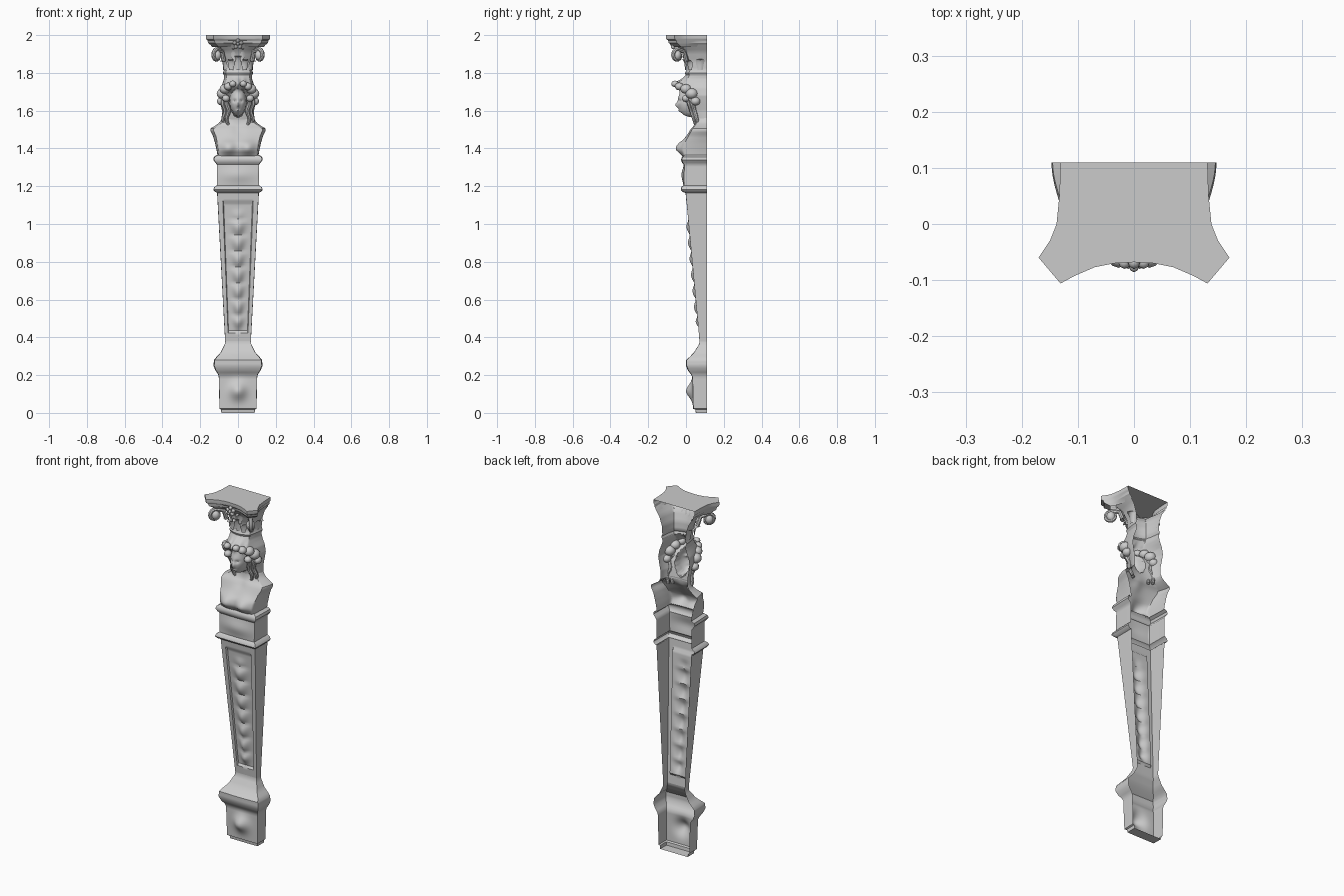
import bpy, bmesh, math, random
from mathutils import Vector

if "Cube" in bpy.data.objects:
    bpy.data.objects.remove(bpy.data.objects["Cube"])

random.seed(4)
BACK = 0.11          # the whole figure is a shell, open at this plane


def finish(ob, angle=40):
    bpy.ops.object.select_all(action='DESELECT')
    ob.select_set(True)
    bpy.context.view_layer.objects.active = ob
    bpy.ops.object.shade_smooth_by_angle(angle=math.radians(angle))
    return ob


def mesh_object(name, bm, angle=40):
    me = bpy.data.meshes.new(name)
    bm.to_mesh(me)
    bm.free()
    ob = bpy.data.objects.new(name, me)
    bpy.context.collection.objects.link(ob)
    return finish(ob, angle)


def skin(bm, rows):
    vs = [[bm.verts.new(p) for p in row] for row in rows]
    for a, b in zip(vs, vs[1:]):
        for i in range(len(a) - 1):
            bm.faces.new((a[i + 1], a[i], b[i], b[i + 1]))
    return vs


def loft(name, profile, relief=None, step=0.012, floor=False, ns=8, nf=48):
    """Open-backed U sections; profile rows: z, half width, front y, roundness."""
    levels = [profile[0]]
    for a, b in zip(profile, profile[1:]):
        n = max(1, round((b[0] - a[0]) / step))
        levels += [[p + (q - p) * k / n for p, q in zip(a, b)] for k in range(1, n + 1)]
    rows = []
    for z, w, f, r in levels:
        d, row = BACK - f, []
        for i in range(2 * ns + nf + 1):
            if i < ns:
                x, y = w, BACK - d * i / ns
            elif i <= ns + nf:
                x, y = w - 2 * w * (i - ns) / nf, f
            else:
                x, y = -w, f + d * (i - ns - nf) / ns
            th = math.atan2((BACK - y) / d, x / w)
            x += (w * math.cos(th) - x) * r
            y += (BACK - d * math.sin(th) - y) * r
            if relief and ns < i < ns + nf:
                y = relief(x, y, z, w)
            row.append((x, y, z))
        rows.append(row)
    bm = bmesh.new()
    vs = skin(bm, rows)
    if floor:
        bm.faces.new(vs[0])
    return mesh_object(name, bm)


def g(x, z, cx, cz, sx, sz):
    return math.exp(-((x - cx) / sx) ** 2 - ((z - cz) / sz) ** 2)


# plinth with a boss on its front, and the moulded foot above it
loft("plinth", [(0, .088, .052, .03), (.018, .09, .05, .03), (.022, .098, .038, .04),
                (.19, .102, .034, .04), (.205, .106, .026, .05), (.225, .12, .01, .1),
                (.25, .13, .0, .1), (.28, .127, .0, .1), (.295, .115, .018, .08),
                (.32, .092, .042, .05), (.365, .07, .07, .03), (.38, .068, .071, .03)],
     lambda x, y, z, w: y - .036 * g(x, z, 0, .115, .042, .042), floor=True)


# tapering shaft: sunk panel with a hanging drop of husks
def husks(x, y, z, w):
    if .43 < z < 1.12:
        if abs(x) < w * .72:
            y += .01
        k = ((z - .43) % .085) / .085
        fade = min(1, (z - .43) / .05, (1.08 - z) / .08)
        wid = (.022 + .018 * k) * (.7 + .5 * (z - .4))
        y -= max(0, fade) * (.006 + .016 * math.sin(math.pi * k)) * math.exp(-(x / wid) ** 2)
    return y


loft("shaft", [(.375, .068, .072, .03), (1.17, .111, -.003, .03)], husks)

# waist block between two mouldings
loft("waist_block", [(1.165, .11, -.003, .03), (1.17, .122, -.018, .04), (1.182, .131, -.028, .04),
                     (1.195, .126, -.024, .04), (1.205, .112, -.012, .04), (1.315, .112, -.01, .04),
                     (1.325, .12, -.02, .06), (1.34, .131, -.026, .08), (1.355, .128, -.022, .1),
                     (1.365, .112, -.012, .15)],
     lambda x, y, z, w: y - .013 * g(x, z, 0, 1.26, .09, .04))


# bust with cut-off arms
def chest(x, y, z, w):
    return (y - .036 * (g(x, z, .052, 1.402, .042, .036) + g(x, z, -.052, 1.402, .042, .036))
            + .008 * g(x, z, 0, 1.50, .03, .03))


loft("bust", [(1.36, .108, -.012, .15), (1.39, .113, -.022, .25), (1.43, .122, -.02, .35),
              (1.465, .132, 0, .4), (1.495, .147, .018, .4), (1.506, .145, .025, .4),
              (1.522, .118, .04, .45), (1.54, .095, .048, .5), (1.56, .085, .05, .6)], chest, .009)


# head grown out of the backing: face, nose, brow, eyes and hair crown
def face(x, y, z, w):
    cz, rx, rz = 1.645, .044, .078
    if z < cz:
        rx *= 1 - .25 * ((cz - z) / rz) ** 2
    q = 1 - (x / rx) ** 2 - ((z - cz) / rz) ** 2
    if q > 0:
        y = min(y, .022 - .066 * math.sqrt(q))
    y -= .014 * g(x, z, 0, 1.63, .008, .015) + .008 * g(x, z, 0, 1.598, .014, .006)
    y += .009 * (g(x, z, .018, 1.652, .011, .008) + g(x, z, -.018, 1.652, .011, .008))
    arc = 1.735 - 5 * x * x
    wave = .8 + .2 * math.cos(x * 190)
    return y - .055 * wave * math.exp(-((z - arc) / .026) ** 2) * math.exp(-(x / .075) ** 4)


loft("head", [(1.55, .085, .05, .6), (1.60, .085, .04, .6), (1.64, .093, .03, .6),
              (1.68, .1, .01, .6), (1.72, .093, -.012, .6), (1.75, .08, -.02, .6),
              (1.77, .074, -.012, .6), (1.79, .074, .0, .6)], face, .006)


def blob(name, loc, size, seg=14):
    bm = bmesh.new()
    bmesh.ops.create_uvsphere(bm, u_segments=seg, v_segments=8, radius=1)
    for v in bm.verts:
        v.co = Vector(loc) + Vector(c * s for c, s in zip(v.co, size))
    return mesh_object(name, bm)


def tube(name, pts, radius, extrude=0, taper=None):
    cu = bpy.data.curves.new(name, 'CURVE')
    cu.dimensions = '3D'
    cu.bevel_depth, cu.bevel_resolution, cu.extrude, cu.use_fill_caps = radius, 2, extrude, True
    sp = cu.splines.new('POLY')
    sp.points.add(len(pts) - 1)
    for i, p in enumerate(pts):
        sp.points[i].co = (*p, 1)
        sp.points[i].radius = taper(i / (len(pts) - 1)) if taper else 1
    ob = bpy.data.objects.new(name, cu)
    bpy.context.collection.objects.link(ob)
    bpy.ops.object.select_all(action='DESELECT')
    ob.select_set(True)
    bpy.context.view_layer.objects.active = ob
    bpy.ops.object.convert(target='MESH')
    return finish(bpy.context.object)


def leaf(name, x, y, z, ang, h, wid, curl):
    """Curling leaf standing on the bell, leaning out along ang."""
    out, side = Vector((math.cos(ang), math.sin(ang), 0)), Vector((-math.sin(ang), math.cos(ang), 0))
    rows = []
    for k in range(9):
        t = k / 8
        lift = h * (math.sin(t * 2.0) / math.sin(1.57))
        o = Vector((x, y, z + lift)) + out * (.004 + curl * t ** 2.2)
        half = wid * (math.sin(math.pi * (.12 + .86 * t)) ** .6) * (1 - .12 * (k % 2))
        rows.append([o + side * half * s - out * .35 * half * s * s for s in (1, .5, 0, -.5, -1)])
    bm = bmesh.new()
    skin(bm, rows)
    return mesh_object(name, bm, 60)


# bell of the capital
loft("capital_bell", [(1.785, .074, .0, .6), (1.80, .08, -.006, .6), (1.815, .074, .004, .6),
                      (1.86, .076, .0, .6), (1.91, .092, -.02, .6), (1.95, .118, -.05, .5)])

# abacus: concave moulded slab, closed on top
half = [(.131, .11), (.133, .05), (.138, .0), (.15, -.03), (.17, -.06), (.131, -.106),
        (.105, -.092), (.07, -.077), (.035, -.07)]
outline = half + [(0, -.068)] + [(-x, y) for x, y in reversed(half)]
bm = bmesh.new()
rows = [[(x * s, BACK + (y - BACK) * s, z) for x, y in outline] for z, s in
        ((1.938, .8), (1.95, .87), (1.958, .93), (1.972, .95), (1.978, .99), (1.984, 1), (2.0, 1))]
rim = skin(bm, rows)
bm.faces.new(list(reversed(rim[-1])))
mesh_object("abacus", bm, 30)

for s, side in ((1, "right"), (-1, "left")):
    # corner scrolls under the abacus
    d = Vector((s * .62, -.78, 0)).normalized()
    centre = Vector((s * .113, -.046, 1.893))
    pts = [centre - d * .062 + Vector((0, 0, -.03)), centre - d * .045 + Vector((0, 0, .02))]
    for k in range(26):
        a, r = math.radians(125 - k * 25), .033 - .001 * k
        pts.append(centre + d * r * math.cos(a) + Vector((0, 0, r * math.sin(a))))
    tube(side + "_scroll", pts, .011, taper=lambda t: 1.1 - .5 * t)
    ob = blob(side + "_scroll_core", centre, (.025, .022, .027))
    # hair curls framing the face
    for x, y, z, r in ((.083, .03, 1.69, .033), (.088, .05, 1.65, .026), (.07, .0, 1.715, .03),
                       (.052, -.035, 1.728, .024), (.064, .0, 1.665, .022), (.028, -.058, 1.742, .02)):
        blob(side + "_hair_curl", (s * x, y, z), (r * .95, r, r * .85), 10)
    # long locks falling to the shoulder
    for off in (0, .018):
        lock = [(s * (.055 + off + .006 * math.sin(k * .9)), .012 + off * .8 + .0035 * k, 1.665 - .0125 * k)
                for k in range(13)]
        tube(side + "_hair_lock", lock, .013, taper=lambda t: 1.15 - .55 * t)
    # acanthus leaves round the bell
    for x, y, z, deg, h, w, c in ((.036, -.002, 1.815, -80, .055, .02, .03),
                                  (.068, .022, 1.815, -40, .05, .02, .03),
                                  (.075, .075, 1.815, 0, .06, .024, .03),
                                  (.022, -.01, 1.86, -85, .07, .016, .04)):
        leaf(side + "_leaf", s * x, y, z, math.radians(deg if s > 0 else 180 - deg), h, w, c)

# middle leaf and small flower on the front of the capital
leaf("middle_leaf", 0, -.002, 1.815, -math.pi / 2, .075, .022, .04)
for k in range(5):
    a = math.pi / 2 + k * math.tau / 5
    blob("flower_petal", (.018 * math.cos(a), -.068, 1.952 + .018 * math.sin(a)), (.011, .012, .011), 8)
blob("flower_centre", (0, -.075, 1.952), (.009, .011, .009), 8)
